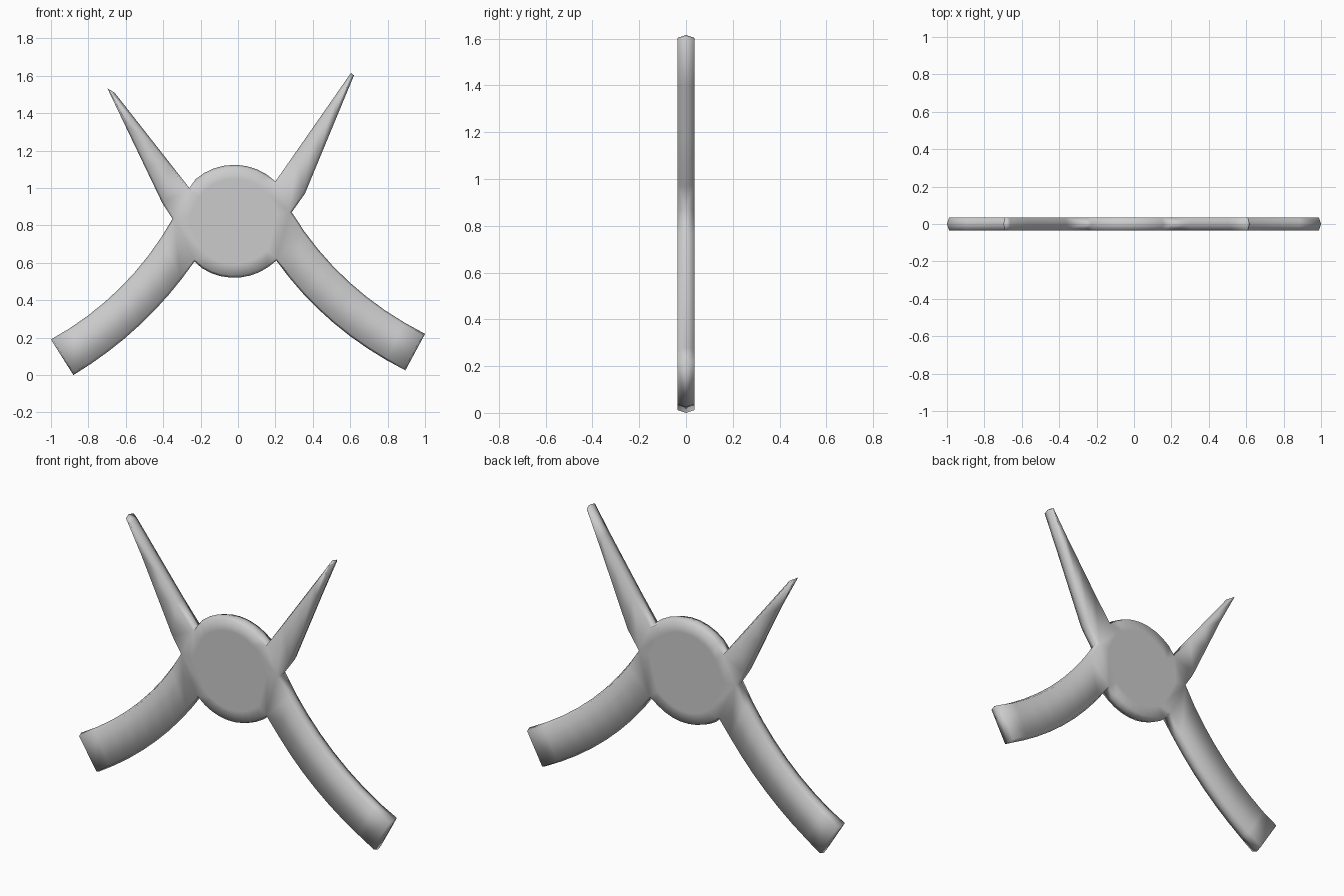
import bpy, bmesh, math
from mathutils import Vector

if "Cube" in bpy.data.objects:
    bpy.data.objects.remove(bpy.data.objects["Cube"])

HALF, INSET = 0.036, 0.012          # half thickness, edge bevel
CX, CZ, RX, RZ = -0.02, 0.822, 0.31, 0.302


def curve(a, c, b, n=8):
    """Quadratic curve from a to b pulled towards c."""
    a, b, c = Vector(a), Vector(b), Vector(c)
    return [a * (1 - t) ** 2 + c * 2 * t * (1 - t) + b * t * t
            for t in (i / n for i in range(n + 1))]


def line(a, b, n=4):
    return [Vector(a).lerp(Vector(b), i / n) for i in range(n + 1)]


def arc(a, b, n=9):
    """Points strictly between a and b along the hub ellipse, counterclockwise."""
    t0, t1 = (math.atan2((p[1] - CZ) / RZ, (p[0] - CX) / RX) for p in (a, b))
    if t1 < t0:
        t1 += 2 * math.pi
    return [Vector((CX + RX * math.cos(t), CZ + RZ * math.sin(t)))
            for t in (t0 + (t1 - t0) * i / n for i in range(1, n))]


# Joints where limbs meet the hub
TL, L, BL = (-0.26, 1.0), (-0.35, 0.835), (-0.233, 0.607)
BR, R, TR = (0.205, 0.612), (0.287, 0.87), (0.2, 1.035)

# Limb rails, each from base to tip: (outgoing edge, returning edge)
left_spike = (line(TL, (-0.66, 1.51)),
              [Vector(L)] + line((-0.405, 0.92), (-0.698, 1.532), 3))
left_arm = (curve(L, (-0.585, 0.42), (-1.0, 0.19)),
            curve(BL, (-0.49, 0.235), (-0.88, 0.0)))
right_arm = (curve(BR, (0.47, 0.24), (0.895, 0.025)),
             curve(R, (0.545, 0.45), (1.0, 0.22)))
right_spike = ([Vector(R)] + line((0.358, 0.97), (0.62, 1.602), 3),
               line(TR, (0.604, 1.615)))

# Counterclockwise outline, with quads across limbs and the hub ring recorded
outline, quads, hub = [], [], []


def add(points):
    start = len(outline)
    outline.extend(points)
    return list(range(start, len(outline)))


def add_limb(rails, shared_start):
    if shared_start:
        out = [len(outline) - 1] + add(rails[0][1:])
    else:
        out = add(rails[0])
        hub.append(out[0])
    back = add(rails[1][::-1])[::-1]
    hub.append(back[0])
    for i in range(len(out) - 1):
        quads.append((out[i], out[i + 1], back[i + 1], back[i]))


hub += add(arc(TR, TL))
add_limb(left_spike, False)
add_limb(left_arm, True)
hub += add(arc(BL, BR))
add_limb(right_arm, False)
add_limb(right_spike, True)

# Outline pulled inwards for the front and back faces
count = len(outline)
inner = []
for i, p in enumerate(outline):
    d0 = (p - outline[i - 1]).normalized()
    d1 = (outline[(i + 1) % count] - p).normalized()
    n = Vector((-d0.y - d1.y, d0.x + d1.x))
    inner.append(p + n.normalized() * INSET)

bm = bmesh.new()


def ring(points, y):
    return [bm.verts.new((p.x, y, p.y)) for p in points]


middle = ring(outline, 0)
center = Vector((CX, CZ))
for y in (-HALF, HALF):
    face = ring(inner, y)
    # Bevelled rim
    for i in range(count):
        j = (i + 1) % count
        bm.faces.new((middle[i], middle[j], face[j], face[i]))
    # Limb surfaces
    for q in quads:
        bm.faces.new([face[k] for k in q])
    # Flat hub centre with a surrounding band
    flat = ring([center.lerp(inner[k], 0.78) for k in hub], y)
    for i in range(len(hub)):
        j = (i + 1) % len(hub)
        bm.faces.new((face[hub[i]], face[hub[j]], flat[j], flat[i]))
    bm.faces.new(flat)

bmesh.ops.recalc_face_normals(bm, faces=bm.faces)
for f in bm.faces:
    f.smooth = True
mesh = bpy.data.meshes.new("hub_with_limbs")
bm.to_mesh(mesh)
bm.free()
bpy.context.collection.objects.link(bpy.data.objects.new("hub_with_limbs", mesh))
